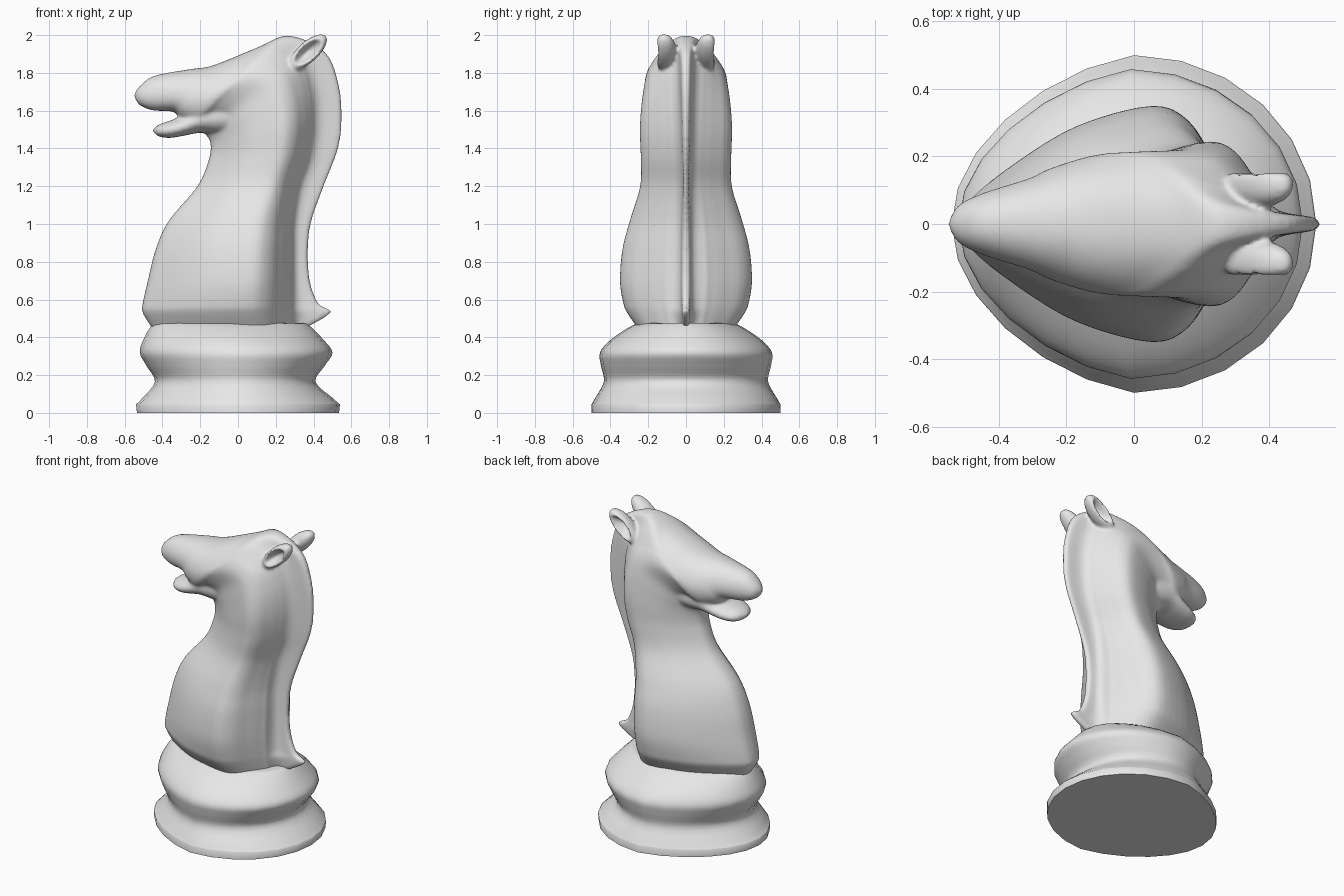
import bpy, math
from mathutils import Vector, Matrix

if "Cube" in bpy.data.objects:
    bpy.data.objects.remove(bpy.data.objects["Cube"])

grey = bpy.data.materials.new("light_grey")
grey.diffuse_color = (0.8, 0.8, 0.8, 1)
grey.use_nodes = True
grey.node_tree.nodes["Principled BSDF"].inputs["Base Color"].default_value = grey.diffuse_color


def smooth_rows(rows, steps):
    """Catmull-Rom interpolation through rows of numbers."""
    out, n = [], len(rows)
    for i in range(n - 1):
        p0, p1, p2, p3 = rows[max(i - 1, 0)], rows[i], rows[i + 1], rows[min(i + 2, n - 1)]
        for s in range(steps):
            t = s / steps
            out.append([b + 0.5 * t * (c - a + t * (2 * a - 5 * b + 4 * c - d + t * (3 * (b - c) + d - a)))
                        for a, b, c, d in zip(p0, p1, p2, p3)])
    out.append(list(rows[-1]))
    return out


def loft(name, rings, angle=60):
    """Skin closed rings, cap both ends and shade smooth."""
    n = len(rings[0])
    verts = [v for r in rings for v in r]
    faces = [(i * n + j, i * n + (j + 1) % n, (i + 1) * n + (j + 1) % n, (i + 1) * n + j)
             for i in range(len(rings) - 1) for j in range(n)]
    faces += [tuple(range(n)), tuple(range(len(verts) - n, len(verts)))]
    me = bpy.data.meshes.new(name)
    me.from_pydata(verts, [], faces)
    me.materials.append(grey)
    ob = bpy.data.objects.new(name, me)
    bpy.context.collection.objects.link(ob)
    bpy.ops.object.select_all(action='DESELECT')
    ob.select_set(True)
    bpy.context.view_layer.objects.active = ob
    bpy.ops.object.mode_set(mode='EDIT')
    bpy.ops.mesh.select_all(action='SELECT')
    bpy.ops.mesh.normals_make_consistent(inside=False)
    bpy.ops.object.mode_set(mode='OBJECT')
    bpy.ops.object.shade_smooth_by_angle(angle=math.radians(angle))
    return ob


# Turned base, narrowed toward the left: z, left x, right x, half depth
base = [(.045, -.54, .54, .5), (.08, -.505, .5, .48), (.165, -.44, .41, .435),
        (.25, -.485, .46, .45), (.32, -.52, .5, .455), (.39, -.5, .45, .395),
        (.465, -.455, .375, .28), (.475, -.42, .34, .23)]
rings = []
for z, l, r, d in [(0, -.535, .535, .5)] + smooth_rows(base, 4):
    ring = []
    for k in range(24):
        co, si = math.cos(math.tau * k / 24), math.sin(math.tau * k / 24)
        ring.append(((l + r) / 2 + (r - l) / 2 * co, d * si * (1 + .18 * min(0, co)), z))
    rings.append(ring)
loft("turned_base", rings, 62)

# Half cross-section: position along body (0-1) or mane fin (1-2), width fraction
section = smooth_rows([(0, 0), (.03, .22), (.2, .55), (.42, .84), (.7, 1), (.84, .88),
                       (.94, .56), (1.04, .25), (1.3, .1), (1.92, .055), (2, 0)], 4)


def body_ring(a, b, c, w, k):
    """Section from throat a over body back b to mane edge c; k=1 finned, k=0 oval."""
    half = []
    for i, (t, f) in enumerate(section):
        p = a.lerp(b, t) if t <= 1 else b.lerp(c, t - 1)
        th = math.pi * i / (len(section) - 1)
        p = a.lerp(c, ((1 - math.cos(th)) / 2) ** 1.15).lerp(p, k)
        p.y = w * (k * f + (1 - k) * abs(math.sin(th)) ** .9)
        half.append(p)
    half[0].y = half[-1].y = 0
    return half + [Vector((p.x, -p.y, p.z)) for p in half[-2:0:-1]]


# Torso: z, chest x, mane edge x, half width
torso = [(.44, -.45, .34, .25), (.53, -.505, .49, .312), (.58, -.505, .425, .332),
         (.7, -.478, .38, .35), (.87, -.435, .37, .336), (1.02, -.365, .39, .297),
         (1.2, -.215, .455, .243)]
# Head: throat x z, crown x z, half width, finned amount
head = [(-.155, 1.34, .53, 1.4, .24, .97), (-.145, 1.42, .55, 1.57, .245, .94),
        (-.16, 1.46, .53, 1.75, .237, .88), (-.185, 1.485, .46, 1.91, .222, .78),
        (-.22, 1.5, .27, 1.997, .218, .45), (-.25, 1.51, .1, 1.933, .21, .2),
        (-.31, 1.56, -.13, 1.84, .168, 0), (-.345, 1.595, -.25, 1.82, .137, 0),
        (-.45, 1.602, -.44, 1.785, .092, 0), (-.52, 1.63, -.52, 1.73, .055, 0),
        (-.551, 1.677, -.551, 1.685, .003, 0)]
rows = [(a, z, .28 + max(0, z - 1) * .16, z, c, z, w, 1) for z, a, c, w in torso]
rows += [(ax, az, cx - .17 * k, cz - .04 * k, cx, cz, w, k) for ax, az, cx, cz, w, k in head]
parts = [loft("horse_body", [body_ring(Vector((r[0], 0, r[1])), Vector((r[2], 0, r[3])),
                                       Vector((r[4], 0, r[5])), r[6], r[7]) for r in smooth_rows(rows, 5)])]

# Lower jaw: x, bottom z, top z, half width
jaw = [(-.0, 1.47, 1.7, .15), (-.12, 1.475, 1.68, .155), (-.2, 1.483, 1.64, .15), (-.285, 1.468, 1.578, .135),
       (-.36, 1.456, 1.547, .115), (-.42, 1.464, 1.526, .078), (-.45, 1.49, 1.5, .01)]
rings = []
for x, lo, hi, w in smooth_rows(jaw, 5):
    top = Vector((x, 0, hi))
    rings.append(body_ring(Vector((x, 0, lo)), top, top, w, 0))
parts.append(loft("lower_jaw", rings))

# Ears: stretched spheres with a hollow on the outer side
for side, name in ((1, "ear_back"), (-1, "ear_front")):
    place = (Matrix.Translation((.37, .112 * side, 1.91)) @ Matrix.Rotation(math.radians(-42), 4, 'Y'))
    rings = []
    for i in range(33):
        th = .02 + (math.pi - .04) * i / 32
        ring = []
        for j in range(32):
            ph = math.tau * j / 32
            a, c, b = math.sin(th) * math.cos(ph), math.sin(th) * math.sin(ph), math.cos(th)
            r = math.hypot(a, c)
            if b > 0:  # flattened outer face with a dish
                b = .8 * b ** .5 - (1.1 * (1 - (r / .72) ** 2) if r < .72 else 0)
            ring.append(place @ Vector((.128 * a, .062 * b * side, .054 * c)))
        rings.append(ring)
    parts.append(loft(name, rings))

# Fuse body, jaw and ears into one softly blended surface
for p in parts:
    p.select_set(True)
bpy.context.view_layer.objects.active = parts[0]
bpy.ops.object.join()
horse = parts[0]
remesh = horse.modifiers.new("fuse", 'REMESH')
remesh.mode = 'VOXEL'
remesh.voxel_size = .01
remesh.use_smooth_shade = True
soften = horse.modifiers.new("soften", 'SMOOTH')
soften.factor = .5
soften.iterations = 6
